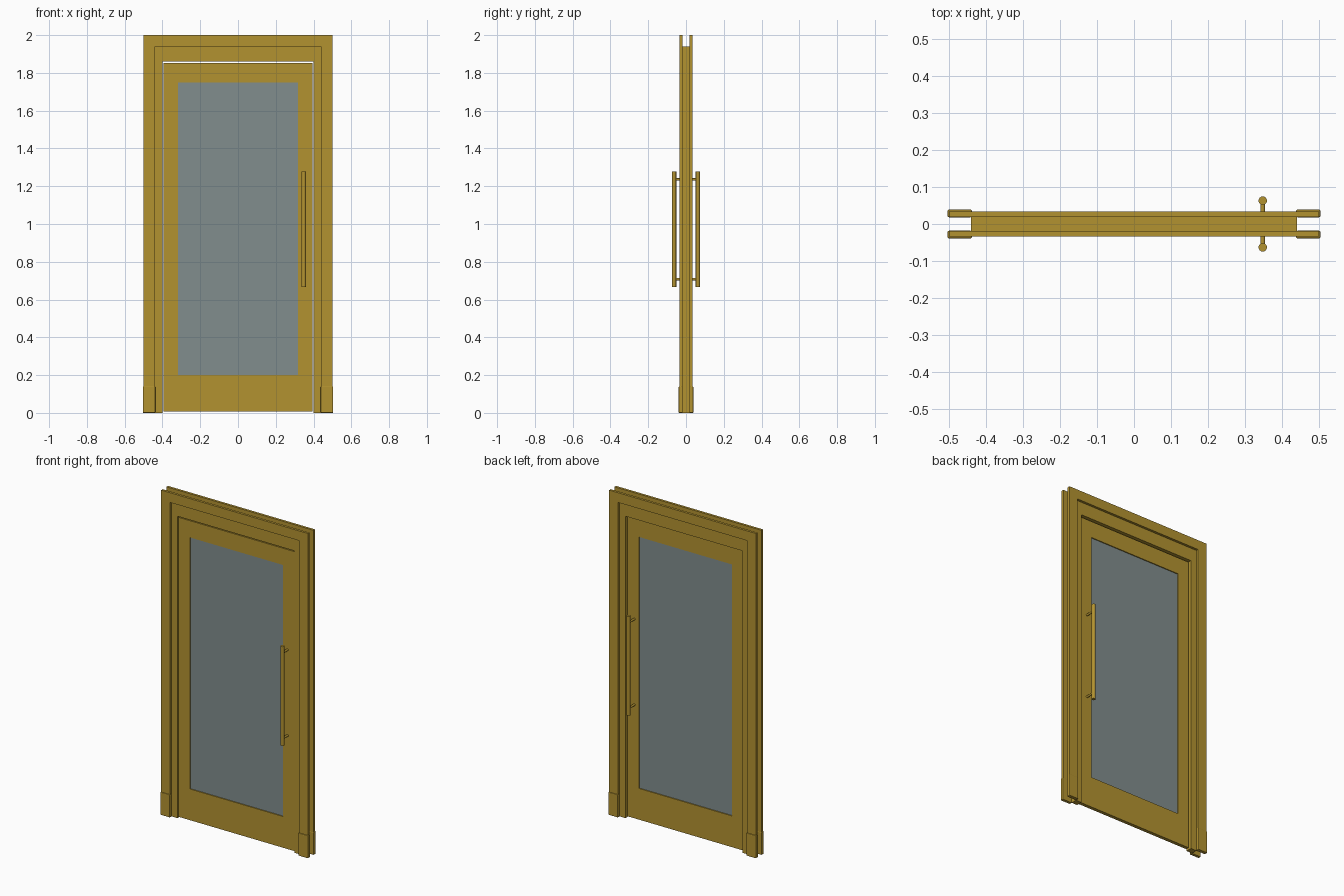
import bpy, bmesh
from mathutils import Matrix, Vector

if "Cube" in bpy.data.objects:
    bpy.data.objects.remove(bpy.data.objects["Cube"])


def material(name, color):
    m = bpy.data.materials.new(name)
    m.diffuse_color = color
    m.use_nodes = True
    m.node_tree.nodes["Principled BSDF"].inputs["Base Color"].default_value = m.diffuse_color
    return m


WOOD = material("golden_wood", (0.45, 0.29, 0.03, 1))
GLASS = material("grey_glass", (0.22, 0.27, 0.27, 1))


def finish(name, bm, mat):
    bmesh.ops.recalc_face_normals(bm, faces=bm.faces)
    me = bpy.data.meshes.new(name)
    bm.to_mesh(me)
    bm.free()
    me.materials.append(mat)
    ob = bpy.data.objects.new(name, me)
    bpy.context.collection.objects.link(ob)
    return ob


def band(name, outer, inner, y0, y1, mat, closed=False):
    """Band between two matching outlines in x-z, given depth y0..y1."""
    bm = bmesh.new()
    a = [bm.verts.new((x, y0, z)) for x, z in outer]
    b = [bm.verts.new((x, y0, z)) for x, z in inner]
    n = len(a)
    faces = []
    for i in range(n if closed else n - 1):
        j = (i + 1) % n
        faces.append(bm.faces.new((a[i], a[j], b[j], b[i])))
    ext = bmesh.ops.extrude_face_region(bm, geom=faces, use_keep_orig=True)
    moved = [g for g in ext["geom"] if isinstance(g, bmesh.types.BMVert)]
    bmesh.ops.translate(bm, verts=moved, vec=(0, y1 - y0, 0))
    return finish(name, bm, mat)


def box(name, lo, hi, mat, bevel=0):
    lo, hi = Vector(lo), Vector(hi)
    bm = bmesh.new()
    bmesh.ops.create_cube(bm, size=1, matrix=Matrix.Translation((lo + hi) / 2)
                          @ Matrix.Diagonal((*(hi - lo), 1)))
    ob = finish(name, bm, mat)
    if bevel:
        mod = ob.modifiers.new("bevel", "BEVEL")
        mod.width, mod.segments = bevel, 2
    return ob


def rod(name, p, q, r, mat):
    p, q = Vector(p), Vector(q)
    bpy.ops.mesh.primitive_cylinder_add(vertices=24, radius=r, depth=(q - p).length,
                                        location=(p + q) / 2)
    ob = bpy.context.object
    ob.rotation_euler = (q - p).to_track_quat("Z", "Y").to_euler()
    ob.name = name
    ob.data.materials.append(mat)
    bpy.ops.object.shade_smooth_by_angle()


def arch(x, top):
    return [(-x, 0), (-x, top), (x, top), (x, 0)]


def rect(x, z0, z1):
    return [(-x, z0), (-x, z1), (x, z1), (x, z0)]


# Jamb set into the wall
band("jamb", arch(0.44, 1.94), arch(0.40, 1.86), -0.019, 0.019, WOOD)

# Door leaf and glass pane
DOOR_FRONT, DOOR_BACK = -0.015, 0.006
band("door_leaf", rect(0.394, 0.008, 1.853), rect(0.317, 0.20, 1.75),
     DOOR_FRONT, DOOR_BACK, WOOD, closed=True)
box("glass_pane", (-0.317, -0.009, 0.20), (0.317, 0.0, 1.75), GLASS)

# Casings, plinth blocks and pull handles on both faces
for side, s, face in (("front", -1, DOOR_FRONT), ("back", 1, DOOR_BACK)):
    y0, y1 = sorted((s * 0.019, s * 0.034))
    band(side + "_casing", arch(0.50, 2.0), arch(0.44, 1.94), y0, y1, WOOD)

    y0, y1 = sorted((s * 0.018, s * 0.039))
    for hand, x0, x1 in (("left", -0.504, -0.438), ("right", 0.438, 0.504)):
        box(f"{side}_{hand}_plinth", (x0, y0, 0), (x1, y1, 0.14), WOOD, 0.004)

    hx, hy = 0.348, s * 0.063
    rod(side + "_handle_bar", (hx, hy, 0.667), (hx, hy, 1.278), 0.0115, WOOD)
    for end, z in (("lower", 0.708), ("upper", 1.236)):
        rod(f"{side}_{end}_handle_post", (hx, face - s * 0.002, z), (hx, hy, z), 0.0065, WOOD)
